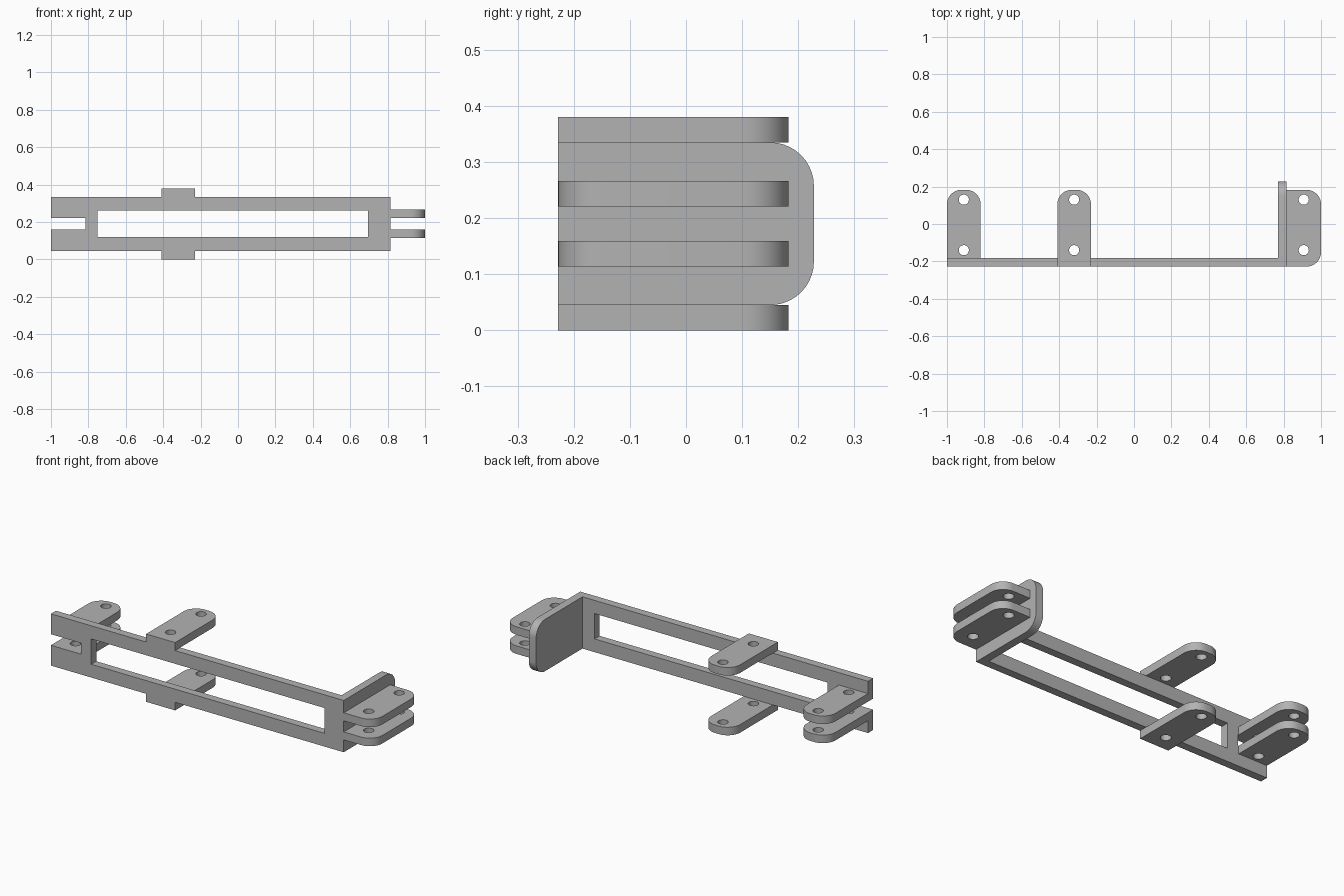
import bpy, bmesh
from math import sin, cos, pi
from mathutils import Matrix, Vector

if "Cube" in bpy.data.objects:
    bpy.data.objects.remove(bpy.data.objects["Cube"])

T = 0.045                      # sheet thickness
MID = 0.19                     # height of the symmetry plane
FRONT, BACK = -0.228, 0.183    # depth range of the lugs
R = 0.078                      # rounded corner radius

grey = bpy.data.materials.new("plain grey")
grey.use_nodes = True
grey.diffuse_color = (0.45, 0.45, 0.45, 1)
grey.node_tree.nodes["Principled BSDF"].inputs["Base Color"].default_value = grey.diffuse_color


def rectangle(x0, x1, y0, y1, rounded=(), steps=10):
    """Counter-clockwise outline; corners 0-3 start at lower left."""
    corners = [(x0, y0, 1, 1), (x1, y0, -1, 1), (x1, y1, -1, -1), (x0, y1, 1, -1)]
    points = []
    for i, (x, y, sx, sy) in enumerate(corners):
        if i not in rounded:
            points.append((x, y))
            continue
        for k in range(steps + 1):
            a = pi + i * pi / 2 + k / steps * pi / 2
            points.append((x + sx * R + R * cos(a), y + sy * R + R * sin(a)))
    return points


def circle(x, y, radius=0.027, sides=32):
    return [(x + radius * cos(2 * pi * k / sides), y + radius * sin(2 * pi * k / sides))
            for k in range(sides)]


def sheet(name, outlines, matrix):
    """Filled outline with holes, extruded by T from the local z = 0 plane."""
    curve = bpy.data.curves.new(name, 'CURVE')
    curve.dimensions, curve.fill_mode = '2D', 'BOTH'
    curve.extrude = T / 2
    for outline in outlines:
        spline = curve.splines.new('POLY')
        spline.points.add(len(outline) - 1)
        for point, (x, y) in zip(spline.points, outline):
            point.co = (x, y, 0, 1)
        spline.use_cyclic_u = True
    source = bpy.data.objects.new(name + " outline", curve)
    bpy.context.collection.objects.link(source)
    bpy.context.view_layer.update()
    mesh = bpy.data.meshes.new_from_object(
        source.evaluated_get(bpy.context.evaluated_depsgraph_get()))
    bpy.data.objects.remove(source)

    bm = bmesh.new()
    bm.from_mesh(mesh)
    bmesh.ops.remove_doubles(bm, verts=bm.verts, dist=1e-5)
    bmesh.ops.transform(bm, matrix=matrix @ Matrix.Translation((0, 0, T / 2)), verts=bm.verts)
    bmesh.ops.recalc_face_normals(bm, faces=bm.faces)
    bm.to_mesh(mesh)
    bm.free()
    mesh.name = name
    mesh.materials.clear()
    mesh.materials.append(grey)
    part = bpy.data.objects.new(name, mesh)
    bpy.context.collection.objects.link(part)
    bpy.ops.object.select_all(action='DESELECT')
    part.select_set(True)
    bpy.context.view_layer.objects.active = part
    bpy.ops.object.shade_smooth_by_angle(angle=pi / 6)


def axes(u, v, n, origin):
    m = Matrix((u, v, n)).transposed().to_4x4()
    m.translation = Vector(origin)
    return m


# Long front plate: window in the middle, open notch at the right-hand end
low, high = MID - 0.145, MID + 0.145
notch = 0.031
plate = [(-1, low), (0.815, low), (0.815, high), (-1, high),
         (-1, MID + notch), (-0.815, MID + notch), (-0.815, MID - notch), (-1, MID - notch)]
window = rectangle(-0.75, 0.695, MID - 0.071, MID + 0.071)
sheet("front_plate", [plate, window], axes((1, 0, 0), (0, 0, 1), (0, -1, 0), (0, FRONT + T, 0)))

# Upright end plate, rounded at the back
sheet("end_plate", [rectangle(FRONT + T, 0.228, low, high, (1, 2))],
      axes((0, 1, 0), (0, 0, 1), (1, 0, 0), (0.815 - T, 0, 0)))

# Three pairs of drilled lugs: name, x range, front edge, rounded corners, gap from mid
lugs = [("notch_lug", -1, -0.82, FRONT + T, (2, 3), notch),
        ("middle_lug", -0.41, -0.23, FRONT, (2, 3), 0.145),
        ("end_lug", 0.815, 1, FRONT, (1, 2), notch)]
for name, x0, x1, y0, rounded, gap in lugs:
    centre = (x0 + x1) / 2
    outlines = [rectangle(x0, x1, y0, BACK, rounded), circle(centre, 0.13), circle(centre, -0.14)]
    for side, z in (("upper", MID + gap), ("lower", MID - gap - T)):
        sheet(f"{side}_{name}", outlines, Matrix.Translation((0, 0, z)))
